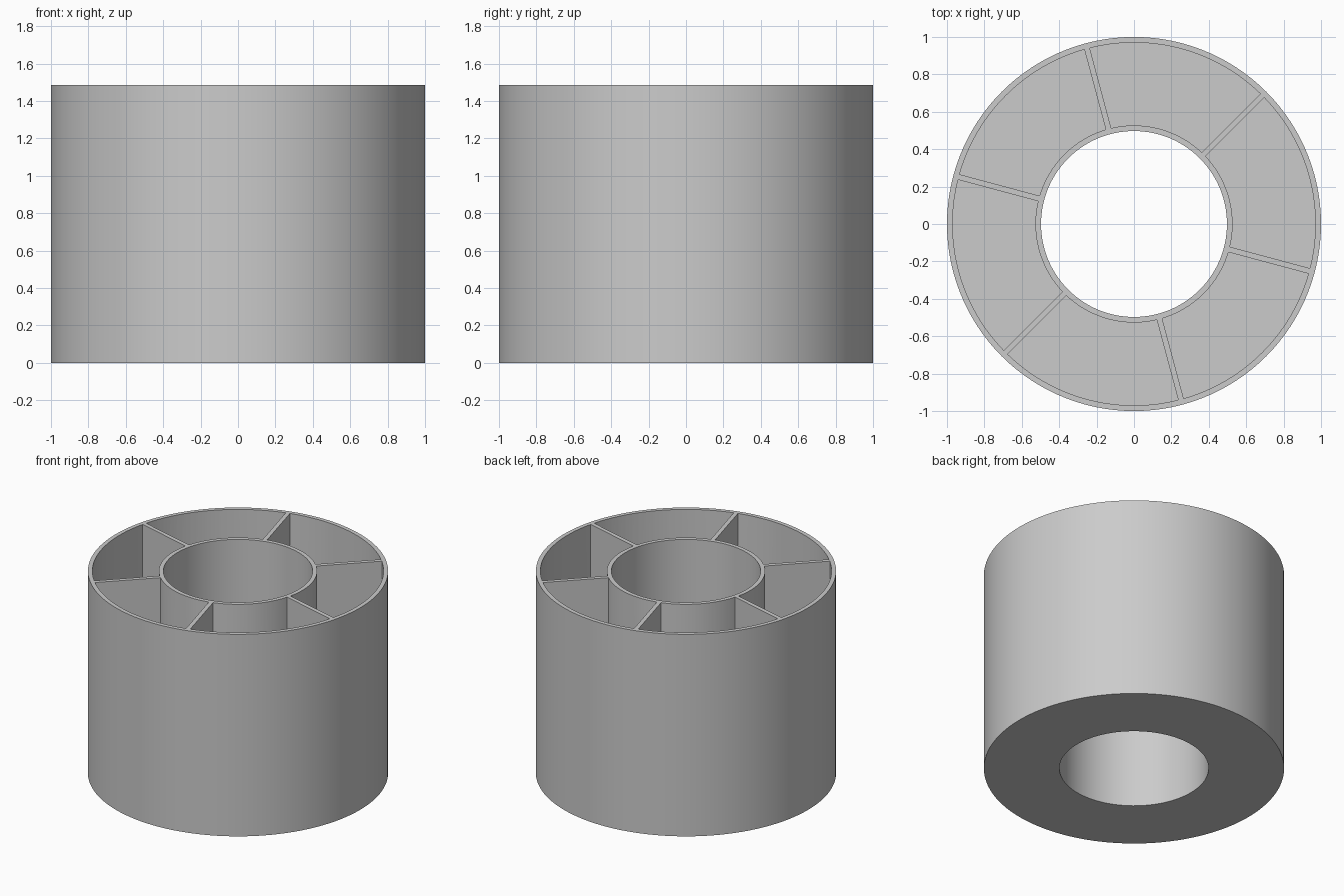
import bpy, bmesh, math

if "Cube" in bpy.data.objects:
    bpy.data.objects.remove(bpy.data.objects["Cube"])

HEIGHT, FLOOR, WALL = 1.485, 0.03, 0.03
R_OUT, R_IN = 1.0, 0.497
SEGMENTS, POCKETS = 120, 6
FIRST_RIB = math.radians(45)

grey = bpy.data.materials.new("light grey")
grey.diffuse_color = (0.6, 0.6, 0.6, 1)
grey.use_nodes = True
grey.node_tree.nodes["Principled BSDF"].inputs["Base Color"].default_value = grey.diffuse_color


def make_object(name, bm):
    bmesh.ops.recalc_face_normals(bm, faces=bm.faces)
    mesh = bpy.data.meshes.new(name)
    bm.to_mesh(mesh)
    bm.free()
    mesh.materials.append(grey)
    obj = bpy.data.objects.new(name, mesh)
    bpy.context.collection.objects.link(obj)
    return obj


def prism(bm, outline, z0, z1):
    """Closed prism over an outline of (x, y) points."""
    face = bm.faces.new([bm.verts.new((x, y, z0)) for x, y in outline])
    top = bmesh.ops.extrude_face_region(bm, geom=[face], use_keep_orig=True)
    verts = [v for v in top["geom"] if isinstance(v, bmesh.types.BMVert)]
    bmesh.ops.translate(bm, verts=verts, vec=(0, 0, z1 - z0))


def arc(radius, start, end, steps):
    """Arc that stops half a rib thickness short of both rib centre lines."""
    gap = math.asin(WALL / 2 / radius)
    a, b = start + gap, end - gap
    return [(radius * math.cos(a + (b - a) * i / steps),
             radius * math.sin(a + (b - a) * i / steps)) for i in range(steps + 1)]


# Thick ring: a rectangular profile lathed around z
bm = bmesh.new()
profile = [(R_IN, 0), (R_OUT, 0), (R_OUT, HEIGHT), (R_IN, HEIGHT)]
rings = []
for i in range(SEGMENTS):
    a = math.tau * i / SEGMENTS
    rings.append([bm.verts.new((r * math.cos(a), r * math.sin(a), z)) for r, z in profile])
for i in range(SEGMENTS):
    p, q = rings[i], rings[(i + 1) % SEGMENTS]
    for k in range(4):
        n = (k + 1) % 4
        bm.faces.new((p[k], q[k], q[n], p[n]))
body = make_object("divided_ring_tray", bm)

# Six pockets, leaving thin walls, ribs and a floor
bm = bmesh.new()
step = math.tau / POCKETS
for i in range(POCKETS):
    a = FIRST_RIB + i * step
    outer = arc(R_OUT - WALL, a, a + step, SEGMENTS // POCKETS)
    inner = arc(R_IN + WALL, a, a + step, SEGMENTS // POCKETS)
    prism(bm, outer + inner[::-1], FLOOR, HEIGHT + 0.2)
cutter = make_object("pocket_cutter", bm)
cutter.hide_render = True

# Cut the pockets and remove the helper
cut = body.modifiers.new("pockets", 'BOOLEAN')
cut.operation, cut.solver, cut.object = 'DIFFERENCE', 'EXACT', cutter
bpy.context.view_layer.objects.active = body
body.select_set(True)
cutter.select_set(False)
bpy.ops.object.modifier_apply(modifier=cut.name)
bpy.data.objects.remove(cutter)
bpy.ops.object.shade_smooth_by_angle(angle=math.radians(30))
